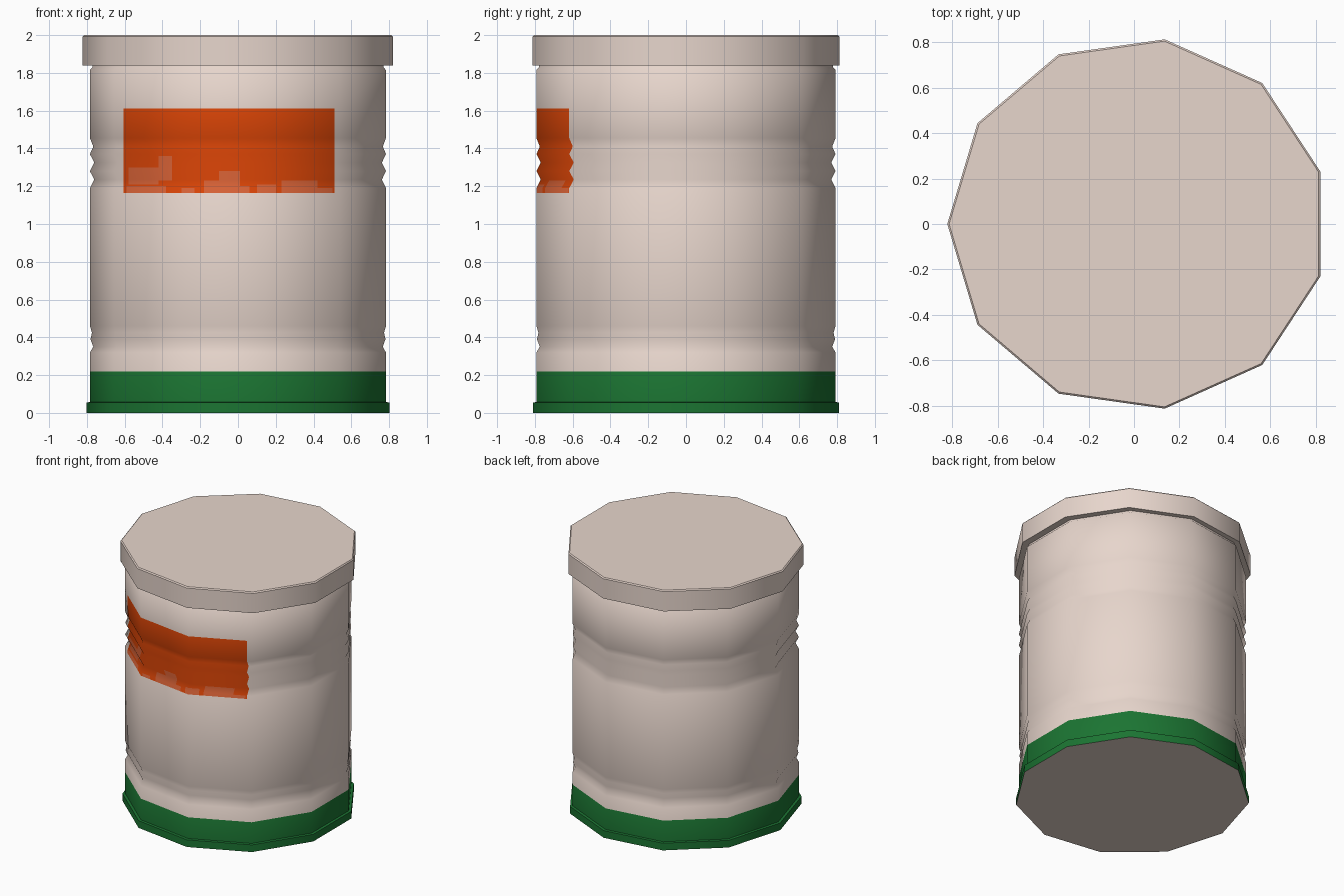
import bpy, bmesh, math
from mathutils import Vector

if "Cube" in bpy.data.objects:
    bpy.data.objects.remove(bpy.data.objects["Cube"])

SIDES, CX = 11, 0.016


def material(name, rgb):
    m = bpy.data.materials.new(name)
    m.diffuse_color = (*rgb, 1)
    m.use_nodes = True
    m.node_tree.nodes["Principled BSDF"].inputs["Base Color"].default_value = m.diffuse_color
    return m


cream = material("cream", (0.80, 0.67, 0.605))
green = material("green", (0.011, 0.175, 0.032))
orange = material("orange", (0.72, 0.060, 0.002))
worn = material("worn_orange", (0.70, 0.125, 0.038))


def lathe(profile, sy=1.0, bottom=False, top=False):
    """Sweep (radius, z) points around an eleven-sided plan, with optional caps."""
    bm = bmesh.new()
    rings = []
    for r, z in profile:
        angles = [math.pi + i * 2 * math.pi / SIDES for i in range(SIDES)]
        rings.append([bm.verts.new((CX + r * math.cos(a), sy * r * math.sin(a), z)) for a in angles])
    for lo, hi in zip(rings, rings[1:]):
        for i in range(SIDES):
            j = (i + 1) % SIDES
            bm.faces.new((lo[i], lo[j], hi[j], hi[i]))
    if bottom:
        bm.faces.new(rings[0][::-1])
    if top:
        bm.faces.new(rings[-1])
    bm.normal_update()
    return bm


def finish(bm, name, mats, angle=None):
    me = bpy.data.meshes.new(name)
    bm.to_mesh(me)
    bm.free()
    ob = bpy.data.objects.new(name, me)
    bpy.context.collection.objects.link(ob)
    for m in mats:
        me.materials.append(m)
    if angle:
        bpy.ops.object.select_all(action='DESELECT')
        ob.select_set(True)
        bpy.context.view_layer.objects.active = ob
        bpy.ops.object.shade_smooth_by_angle(angle=math.radians(angle))
    return ob


def cut(bm, co, no, front_only):
    faces = [f for f in bm.faces if not front_only or f.calc_center_median().y < -0.3]
    geom = set(faces)
    for f in faces:
        geom.update(f.edges)
        geom.update(f.verts)
    bmesh.ops.bisect_plane(bm, geom=list(geom), dist=1e-5, plane_co=co, plane_no=no)


# barrel wall with pressed grooves
R, G = 0.80, 0.782
bm = lathe([(R, 0.05), (R, 0.32), (G, 0.35), (0.797, 0.39), (0.789, 0.425), (R, 0.46),
            (R, 1.19), (0.777, 1.235), (R, 1.28), (0.777, 1.325), (R, 1.37),
            (G, 1.41), (R, 1.455), (R, 1.815), (0.785, 1.83), (0.785, 1.85)])

# keep the smooth normals of the uncut wall so the colour cuts do not show
layer = bm.verts.layers.float_vector.new("smooth_dir")
for v in bm.verts:
    v[layer] = v.normal

# wear along the lower edge of the label: x from, x to, z from, z to
wear = [(-0.58, -0.42, 1.21, 1.30), (-0.42, -0.35, 1.23, 1.36), (-0.59, -0.38, 1.165, 1.20),
        (-0.30, -0.23, 1.165, 1.19), (-0.18, -0.10, 1.165, 1.23), (-0.10, 0.01, 1.165, 1.28),
        (0.01, 0.06, 1.165, 1.20), (0.10, 0.20, 1.165, 1.21), (0.23, 0.42, 1.165, 1.23),
        (0.42, 0.50, 1.165, 1.19)]
label = (-0.605, 0.51, 1.165, 1.612)

cut(bm, (0, 0, 0.22), (0, 0, 1), False)
for x in sorted({v for b in wear + [label] for v in b[:2]}):
    cut(bm, (x, 0, 0), (1, 0, 0), True)
for z in sorted({v for b in wear + [label] for v in b[2:]}):
    cut(bm, (0, 0, z), (0, 0, 1), True)


def inside(c, b):
    return b[0] < c.x < b[1] and b[2] < c.z < b[3]


for f in bm.faces:
    f.smooth = True
    c = f.calc_center_median()
    if c.z < 0.22:
        f.material_index = 1
    elif c.y < -0.3 and inside(c, label):
        f.material_index = 3 if any(inside(c, b) for b in wear) else 2
normals = [Vector(v[layer]).normalized() for v in bm.verts]
bm.verts.layers.float_vector.remove(layer)
wall = finish(bm, "barrel_wall", [cream, green, orange, worn])
wall.data.normals_split_custom_set_from_vertices(normals)

# base rim: green side, cream underside
bm = lathe([(0.819, 0.0), (0.819, 0.055), (0.795, 0.058)], bottom=True)
for f in bm.faces:
    f.material_index = 0 if f.normal.z < -0.9 else 1
finish(bm, "base_rim", [cream, green], 60)

# overhanging lid
bm = lathe([(0.78, 1.84), (0.838, 1.84), (0.838, 1.992), (0.83, 2.0)], sy=0.98, top=True)
finish(bm, "lid", [cream], 40)
